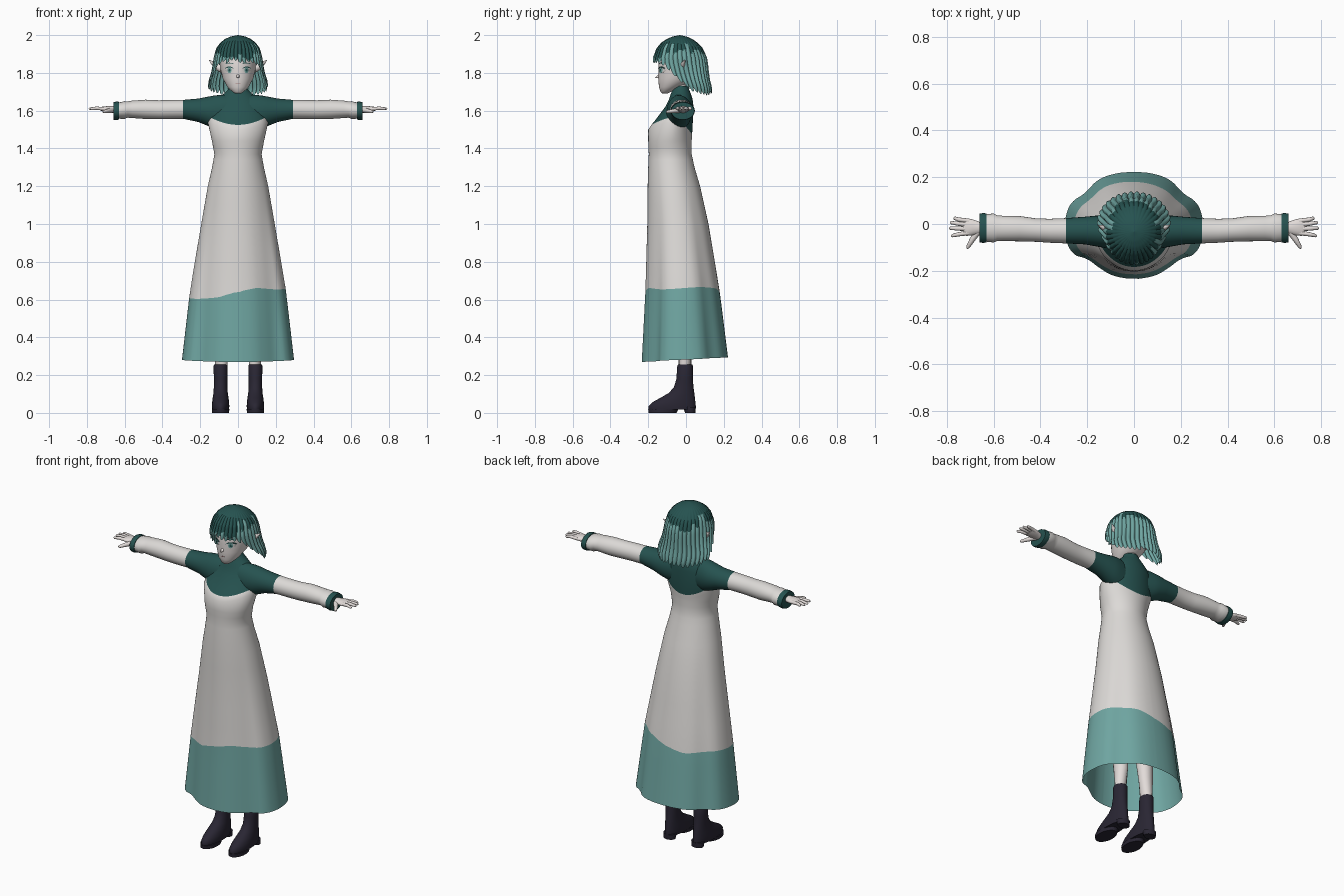
import bpy, bmesh, random
from math import sin, cos, pi, sqrt
from mathutils import Vector

random.seed(4)
if "Cube" in bpy.data.objects:
    bpy.data.objects.remove(bpy.data.objects["Cube"])


def material(name, rgb):
    m = bpy.data.materials.new(name)
    m.use_nodes = True
    m.diffuse_color = (*rgb, 1)
    m.node_tree.nodes["Principled BSDF"].inputs["Base Color"].default_value = (*rgb, 1)
    return m


WHITE, SKIN, DARK, TEAL, BOOT, LIP = range(6)
MATS = [material("cream cloth", (.72, .70, .68)), material("pale skin", (.76, .71, .69)),
        material("dark green", (.019, .085, .08)), material("soft teal", (.16, .38, .36)),
        material("boot leather", (.022, .019, .033)), material("lip", (.45, .25, .24))]
made = []


def loft(name, rings, colour, caps=True):
    """Skin closed rings; colour is a material index or a rule (row, face centre, column)."""
    bm = bmesh.new()
    rows = [[bm.verts.new(p) for p in ring] for ring in rings]
    n = len(rows[0])
    for r in range(len(rows) - 1):
        for c in range(n):
            d = (c + 1) % n
            f = bm.faces.new((rows[r][c], rows[r][d], rows[r + 1][d], rows[r + 1][c]))
            f.material_index = colour(r, f.calc_center_median(), c) if callable(colour) else colour
    if caps:
        for r in (0, -1):
            f = bm.faces.new(rows[r])
            f.material_index = colour(r % (len(rows) - 1), f.calc_center_median(), 0) if callable(colour) else colour
    bmesh.ops.remove_doubles(bm, verts=bm.verts, dist=1e-5)
    bmesh.ops.recalc_face_normals(bm, faces=bm.faces)
    me = bpy.data.meshes.new(name)
    bm.to_mesh(me)
    bm.free()
    for m in MATS:
        me.materials.append(m)
    ob = bpy.data.objects.new(name, me)
    bpy.context.collection.objects.link(ob)
    made.append(ob)
    return ob


def tube(name, points, radii, colour, n=12):
    """Round tube through the points."""
    pts = [Vector(p) for p in points]
    rings = []
    for i, (p, r) in enumerate(zip(pts, radii)):
        q = (pts[min(i + 1, len(pts) - 1)] - pts[max(i - 1, 0)]).to_track_quat('Z', 'Y')
        rings.append([p + q @ Vector((r * cos(2 * pi * k / n), r * sin(2 * pi * k / n), 0)) for k in range(n)])
    return loft(name, rings, colour)


def lookup(table, key):
    """Linear interpolation in rows of (key, values...), keys rising."""
    if key <= table[0][0]:
        return table[0][1:]
    for a, b in zip(table, table[1:]):
        if key <= b[0]:
            t = (key - a[0]) / (b[0] - a[0])
            return [p + (q - p) * t for p, q in zip(a[1:], b[1:])]
    return table[-1][1:]


def oval(prof, z, a, cx=0):
    """Point of an oval section; prof rows are (z, half width, front y, back y)."""
    w, f, b = lookup(prof, z)
    return Vector((cx + w * sin(a), (f + b) / 2 - (b - f) / 2 * cos(a), z))


def stack(prof, n=32, cx=0):
    return [[oval(prof, row[0], 2 * pi * k / n, cx) for k in range(n)] for row in prof]


# Dress: oval bodice flowing into a folded hem
DRESS = [(.27, .30, -.235, .23), (.65, .255, -.215, .18), (1.0, .195, -.205, .12), (1.2, .16, -.203, .075),
         (1.3, .137, -.2, .045), (1.37, .125, -.197, .03), (1.44, .138, -.2, .03), (1.5, .16, -.2, .034),
         (1.53, .16, -.18, .036), (1.57, .15, -.145, .04), (1.62, .13, -.11, .04), (1.66, .105, -.09, .035),
         (1.69, .075, -.08, .025), (1.715, .048, -.07, .015), (1.73, .042, -.066, .01)]
HEM = [(0, -.235), (.09, -.222), (.15, -.185), (.20, -.145), (.265, -.13), (.30, -.05), (.295, .04),
       (.27, .10), (.21, .135), (.16, .195), (.085, .223), (0, .23)]
HEM = [(i / 11, x / .3, y / .233) for i, (x, y) in enumerate(HEM)]


def dress_point(z, a):
    w, f, b = lookup(DRESS, z)
    u = a / pi if a <= pi else 2 - a / pi
    hx, hy = [sum(v) / 3 for v in zip(*(lookup(HEM, abs(u + d) if u + d <= 1 else 2 - u - d)
                                        for d in (-.03, 0, .03)))]
    hx = abs(hx) if a <= pi else -abs(hx)
    t = max(0, min(1, (1.3 - z) / 1.0))
    x = sin(a) * (1 - t) + hx * t
    y = -cos(a) * (1 - t) + hy * t
    return Vector((x * w, (f + b) / 2 + y * (b - f) / 2, z))


def hem_z(a):
    return .282 - .012 * cos(a)


def border(a):
    return .635 + .025 * max(-1, min(1, sin(a) * 2.5)) + .006 * cos(3 * a)


def yoke(a):
    return 1.53 + .025 * cos(a) - .03 * cos(2 * a)


def level(z):
    return lambda a: z


N = 96
levels = [hem_z, level(.42), level(.53), border]
levels += [level(z) for z in (.75, .87, 1.0, 1.1, 1.2, 1.3, 1.34, 1.37, 1.405, 1.44)]
levels += [lambda a: yoke(a) - .025, yoke, lambda a: yoke(a) + .025]
levels += [level(z) for z in (1.62, 1.64, 1.66, 1.69, 1.715, 1.73)]
loft("dress", [[dress_point(f(2 * pi * k / N), 2 * pi * k / N) for k in range(N)] for f in levels],
     lambda r, c, k: TEAL if r < 3 else WHITE if r < 15 else DARK, caps=False)

# Head, with a face surface used to seat the painted details
HEAD = [(1.69, .014, -.125, -.10), (1.70, .03, -.135, -.08), (1.725, .056, -.143, -.03), (1.77, .081, -.147, .05),
        (1.82, .093, -.146, .08), (1.87, .096, -.146, .085), (1.92, .088, -.13, .07), (1.96, .06, -.09, .03)]
loft("head", stack(HEAD, 48), SKIN)
tube("neck", [(0, -.03, 1.64), (0, -.035, 1.70), (0, -.04, 1.77)], [.045, .037, .038], SKIN, 20)
tube("nose", [(0, -.135, 1.785), (0, -.163, 1.774)], [.013, .002], SKIN)


def face_plate(name, x, z, w, h, colour, lift, bend=0):
    """Thin oval plate that follows the face."""
    def seat(px, pz, out):
        hw, f, b = lookup(HEAD, pz)
        return Vector((px, (f + b) / 2 - (b - f) / 2 * sqrt(max(0, 1 - (px / hw) ** 2)) - out, pz))
    rings = []
    for s, out in ((1, 0), (1, lift), (.5, lift), (.01, lift)):
        rings.append([seat(x + s * w * cos(t), z + s * h * sin(t) - bend * (s * cos(t)) ** 2, out)
                      for t in (2 * pi * k / 20 for k in range(20))])
    loft(name, rings, colour)


for side, s in (("left", 1), ("right", -1)):
    face_plate(side + "_eye_white", s * .045, 1.814, .021, .015, WHITE, .002)
    face_plate(side + "_iris", s * .045, 1.814, .011, .015, TEAL, .003)
    face_plate(side + "_pupil", s * .045, 1.814, .005, .008, DARK, .004)
    face_plate(side + "_lash", s * .046, 1.831, .024, .003, DARK, .005, .009)
    face_plate(side + "_brow", s * .045, 1.852, .022, .002, DARK, .003, .005)
    tube(side + "_ear", [(s * .085, -.03, 1.82), (s * .115, -.022, 1.835), (s * .153, -.005, 1.868)],
         [.02, .018, .002], SKIN)
face_plate("mouth", 0, 1.742, .013, .002, LIP, .002)

# Hair: a ribbed bob with pointed lock ends and a short fringe
HAIR = [(1.67, .135, -.10, .128), (1.70, .15, -.11, .138), (1.73, .157, -.12, .134), (1.76, .153, -.135, .126),
        (1.80, .14, -.155, .12), (1.85, .131, -.172, .115), (1.88, .127, -.174, .11), (1.93, .114, -.155, .088),
        (1.96, .092, -.13, .06), (1.98, .067, -.10, .032), (1.992, .04, -.072, .004), (2.0, .001, -.034, -.032)]
ENDS = [(0, 1.848), (.22, 1.85), (.30, 1.83), (.36, 1.785), (.42, 1.745), (.52, 1.705), (.62, 1.685), (1, 1.672)]
LOCKS, PER = 34, 6
HN, HR = LOCKS * PER, 26
tips = [random.uniform(0, .018) for _ in range(LOCKS)]
roots = [random.choice((-.02, 0, 0, .015, .05)) for _ in range(LOCKS)]


def hair_point(row, k):
    a, lock, q = 2 * pi * k / HN, k // PER, abs((k % PER) / PER - .5) * 2
    end = lookup(ENDS, a / pi if a <= pi else 2 - a / pi)[0] + tips[lock] + .02 * q * q
    s = row / HR
    z = 2.0 - (2.0 - end) * s ** 1.6
    p = oval(HAIR, z, a)
    grow = 1.015 - .07 * q * q * min(1, s * 1.5)
    return Vector((p.x * grow, -.03 + (p.y + .03) * grow, z))


def hair_colour(row, c, k):
    u = abs(k / HN * 2 - 1)
    base = 1.878 if u > .75 else 1.905
    return DARK if c.z > base + roots[k // PER] * (.4 if u > .75 else 1) else TEAL


loft("hair", [[hair_point(r, k) for k in range(HN)] for r in range(HR + 1)], hair_colour, caps=False)

# Arms: (x, centre z, half height, centre y, half depth)
ARM = [(.06, 1.59, .095, -.04, .06), (.12, 1.593, .088, -.035, .068), (.16, 1.597, .077, -.03, .066),
       (.21, 1.602, .062, -.028, .059), (.29, 1.607, .05, -.029, .054), (.36, 1.606, .05, -.029, .051),
       (.42, 1.605, .05, -.026, .05), (.49, 1.607, .051, -.02, .054), (.56, 1.607, .046, -.019, .054),
       (.585, 1.606, .043, -.018, .055), (.60, 1.603, .047, -.017, .062), (.635, 1.60, .042, -.017, .058)]
CUFF = [(.63, 1.60, .03, -.017, .045), (.63, 1.60, .047, -.017, .062), (.645, 1.599, .049, -.017, .064),
        (.66, 1.598, .046, -.017, .061), (.66, 1.598, .028, -.017, .035)]
PALM = [(.62, 1.605, .02, -.017, .024), (.66, 1.606, .018, -.016, .025), (.69, 1.608, .016, -.014, .034),
        (.715, 1.609, .013, -.014, .037), (.73, 1.609, .008, -.014, .034)]
BOOTS = [(.018, .044, -.197, .05), (.035, .046, -.199, .052), (.055, .045, -.18, .05), (.08, .042, -.135, .047),
         (.105, .038, -.092, .044), (.135, .036, -.064, .04), (.18, .036, -.051, .036), (.25, .037, -.046, .036),
         (.255, .034, -.043, .033)]
SOLE = [(0, .045, -.198, -.05), (.02, .046, -.2, -.04)]
HEEL = [(0, .035, -.005, .05), (.03, .038, -.015, .052)]


def limb(rows, s, n=28):
    return [[(s * x, yc + ry * cos(2 * pi * k / n), zc + rz * sin(2 * pi * k / n)) for k in range(n)]
            for x, zc, rz, yc, ry in rows]


for side, s in (("left", 1), ("right", -1)):
    loft(side + "_sleeve", limb(ARM, s), lambda r, c, k: DARK if r < 4 else WHITE)
    loft(side + "_cuff", limb(CUFF, s), DARK)
    loft(side + "_palm", limb(PALM, s), SKIN)
    # Fingers fan out from the palm, thumb toward the front
    for name, y, tip_x, tip_y in (("little", .013, .772, .025), ("ring", -.004, .787, .006),
                                  ("middle", -.021, .79, -.018), ("index", -.038, .782, -.05)):
        tube(f"{side}_{name}_finger", [(s * .705, y, 1.609), (s * .75, (y + tip_y) / 2, 1.613),
             (s * (tip_x - .005), tip_y, 1.61), (s * tip_x, tip_y, 1.609)], [.01, .009, .007, .003], SKIN, 10)
    tube(side + "_thumb", [(s * .665, -.03, 1.603), (s * .69, -.065, 1.598), (s * .71, -.098, 1.594),
         (s * .714, -.105, 1.593)], [.014, .012, .008, .003], SKIN, 10)
    # Legs and heeled boots
    tube(side + "_leg", [(s * .08, -.03, .9), (s * .083, -.02, .55), (s * .088, -.006, .36), (s * .09, -.005, .2)],
         [.065, .05, .039, .031], SKIN, 20)
    loft(side + "_boot", stack(BOOTS, 28, s * .092), BOOT)
    loft(side + "_sole", stack(SOLE, 24, s * .092), BOOT)
    loft(side + "_heel", stack(HEEL, 24, s * .092), BOOT)

# Smooth shading with sharp rims kept
bpy.ops.object.select_all(action='DESELECT')
for ob in made:
    ob.select_set(True)
bpy.context.view_layer.objects.active = made[0]
bpy.ops.object.shade_smooth_by_angle(angle=.9)
